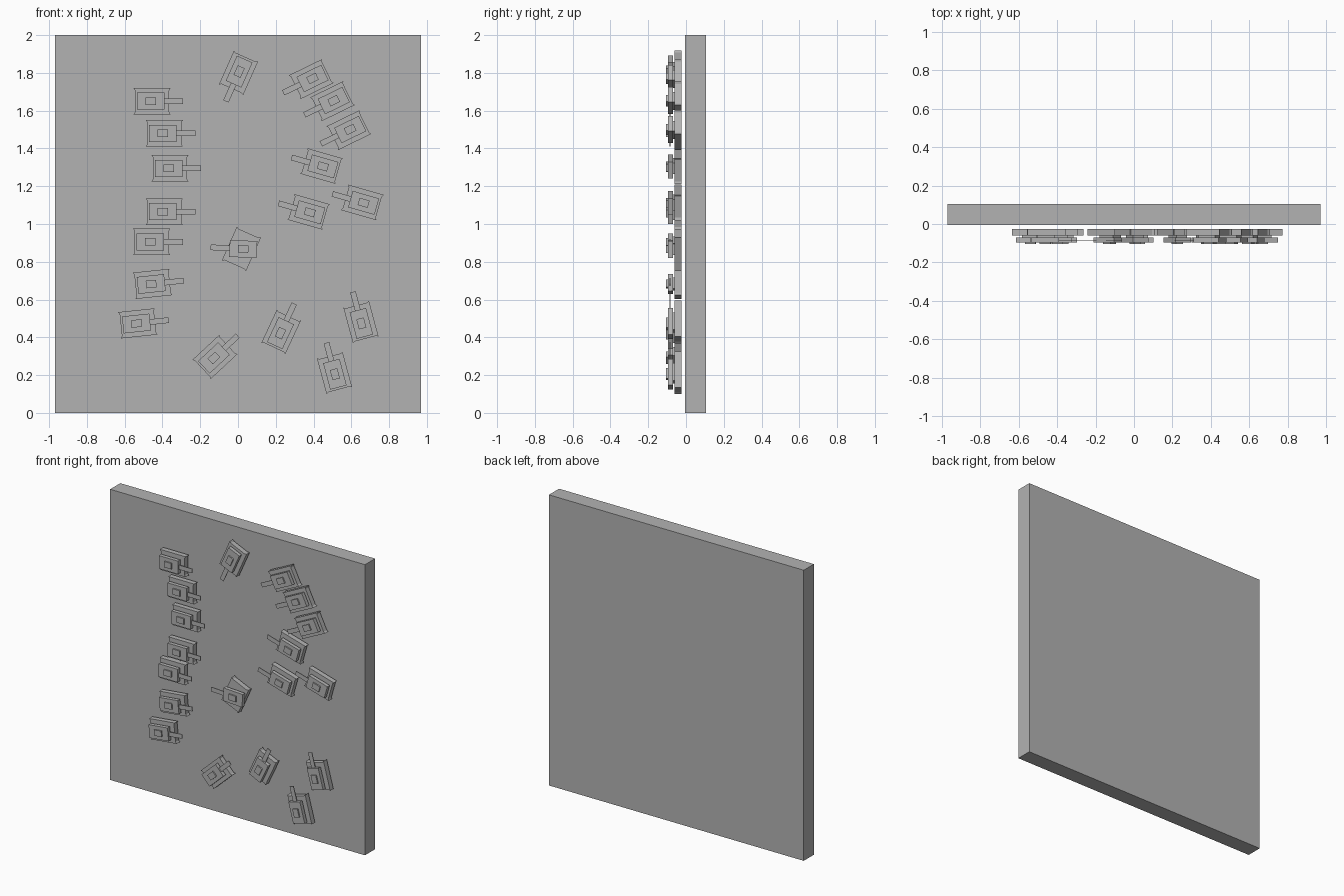
import bpy
import bmesh
from math import radians
from mathutils import Matrix

cube = bpy.data.objects.get("Cube")
if cube:
    bpy.data.objects.remove(cube, do_unlink=True)

grey = bpy.data.materials.new("plain_grey")
grey.use_nodes = True
colour = (0.45, 0.45, 0.45, 1)
grey.diffuse_color = colour
grey.node_tree.nodes["Principled BSDF"].inputs["Base Color"].default_value = colour


def prism(name, outline, y0, y1, x=0, z=0, angle=0):
    """Extrude an outline in the XZ plane from y0 to y1, turned and placed."""
    bm = bmesh.new()
    face = bm.faces.new([bm.verts.new((u, y0, v)) for u, v in outline])
    new = bmesh.ops.extrude_face_region(bm, geom=[face])["geom"]
    verts = [g for g in new if isinstance(g, bmesh.types.BMVert)]
    bmesh.ops.translate(bm, verts=verts, vec=(0, y1 - y0, 0))
    bmesh.ops.recalc_face_normals(bm, faces=bm.faces)
    mesh = bpy.data.meshes.new(name)
    bm.to_mesh(mesh)
    bm.free()
    mesh.materials.append(grey)
    obj = bpy.data.objects.new(name, mesh)
    # Positive angles turn counter-clockwise as seen from the front
    obj.matrix_world = Matrix.Translation((x, 0, z)) @ Matrix.Rotation(-radians(angle), 4, 'Y')
    bpy.context.collection.objects.link(obj)


def rect(u0, u1, half):
    return [(u0, -half), (u1, -half), (u1, half), (u0, half)]


# Back plate with pointed corners and slightly hollow ends
PLATE = [(-.098, -.07), (.098, -.07), (.091, -.058), (.091, .058),
         (.098, .07), (-.098, .07), (-.091, .058), (-.091, -.058)]


def back_plate(x, z, angle):
    prism("tag_back_plate", PLATE, -.06, -.025, x, z, angle)


def front_part(x, z, angle):
    prism("tag_spacer", rect(-.05, .045, .03), -.071, -.059, x, z, angle)
    prism("tag_front_plate", rect(-.08, .065, .045), -.096, -.07, x, z, angle)
    prism("tag_front_boss", rect(-.035, .02, .02), -.105, -.095, x, z, angle)
    prism("tag_tongue", rect(.05, .165, .015), -.087, -.082, x, z, angle)


# Wall board
prism("board", rect(-.97, .97, 1), -.005, .105, 0, 1)

# Tags: x, z, direction of the tongue
tags = [
    (-.455, 1.65, 0), (-.39, 1.48, 0), (-.36, 1.295, 0), (-.39, 1.065, 0),
    (-.457, .905, 0), (-.452, .683, 6), (-.53, .474, 6),
    (.003, 1.8, 246), (.388, 1.767, 206), (.5, 1.65, 206), (.587, 1.497, 206),
    (.442, 1.307, 164), (.373, 1.064, 164), (.658, 1.114, 164),
    (-.122, .296, 43), (.228, .429, 65), (.651, .481, 105), (.511, .212, 105),
]
for tag in tags:
    back_plate(*tag)
    front_part(*tag)

# One tag whose front has swung away from its back plate
back_plate(.018, .868, 246)
front_part(.02, .868, 177)
